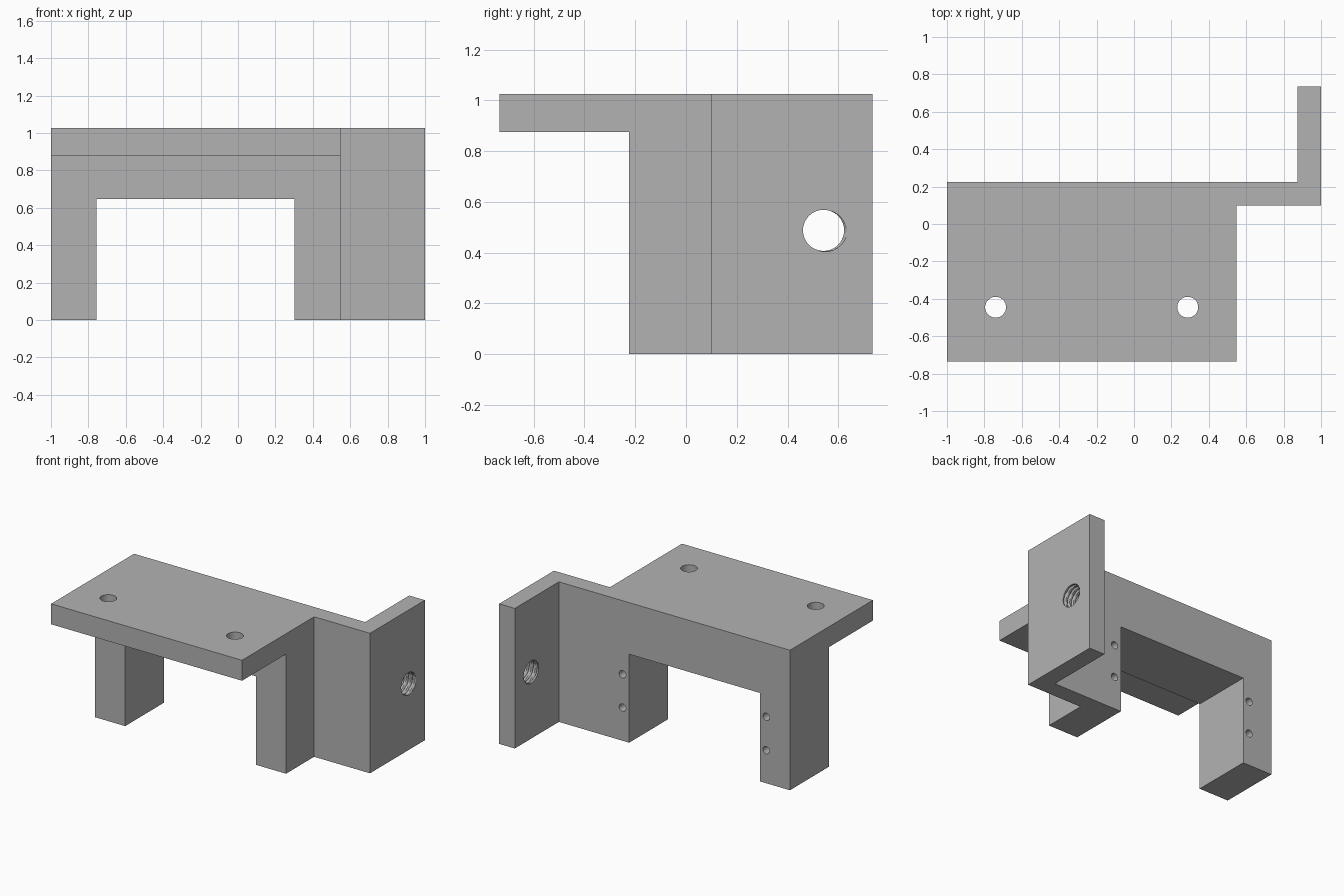
import bpy
import bmesh
import math
from mathutils import Matrix, Vector

if "Cube" in bpy.data.objects:
    bpy.data.objects.remove(bpy.data.objects["Cube"])

HEIGHT = 1.026

# Material
grey = bpy.data.materials.new("plain grey")
grey.use_nodes = True
colour = (0.45, 0.45, 0.45, 1)
grey.diffuse_color = colour
grey.node_tree.nodes["Principled BSDF"].inputs["Base Color"].default_value = colour


def make_object(name, bm):
    bmesh.ops.recalc_face_normals(bm, faces=bm.faces)
    mesh = bpy.data.meshes.new(name)
    bm.to_mesh(mesh)
    bm.free()
    mesh.materials.append(grey)
    obj = bpy.data.objects.new(name, mesh)
    bpy.context.collection.objects.link(obj)
    return obj


def box(name, low, high):
    low, high = Vector(low), Vector(high)
    bm = bmesh.new()
    matrix = Matrix.Translation((low + high) / 2) @ Matrix.Diagonal((*(high - low), 1))
    bmesh.ops.create_cube(bm, size=1, matrix=matrix)
    return make_object(name, bm)


def cylinder(name, centre, radius, depth, axis):
    bm = bmesh.new()
    turn = Matrix.Rotation(math.pi / 2, 4, "X") if axis == "Y" else Matrix()
    bmesh.ops.create_cone(bm, cap_ends=True, segments=32, radius1=radius, radius2=radius,
                          depth=depth, matrix=Matrix.Translation(centre) @ turn)
    return make_object(name, bm)


def threaded_rod(name, y, z, x0, x1, radius, groove, pitch):
    """Rod along x whose radius follows a V-shaped right-handed helix."""
    segments, per_turn = 40, 8
    bm = bmesh.new()
    rings = []
    for i in range(round((x1 - x0) / pitch * per_turn) + 1):
        x = x0 + i * pitch / per_turn
        ring = []
        for s in range(segments):
            turn = s / segments
            phase = ((x - 1) / pitch - turn + 0.45) % 1
            r = radius + groove * (1 - abs(2 * phase - 1) * 2 if abs(2 * phase - 1) < 0.5 else 0)
            a = math.tau * turn
            ring.append(bm.verts.new((x, y + r * math.cos(a), z + r * math.sin(a))))
        rings.append(ring)
    for a, b in zip(rings, rings[1:]):
        for s in range(segments):
            t = (s + 1) % segments
            # Triangles keep the helix surface exact
            bm.faces.new((a[s], a[t], b[t]))
            bm.faces.new((a[s], b[t], b[s]))
    bm.faces.new(rings[0])
    bm.faces.new(rings[-1])
    return make_object(name, bm)


# Bracket body: plan outline extruded to full height
outline = [(-1, -0.735), (0.547, -0.735), (0.547, 0.1), (1, 0.1),
           (1, 0.735), (0.873, 0.735), (0.873, 0.225), (-1, 0.225)]
bm = bmesh.new()
base = bm.faces.new([bm.verts.new((x, y, 0)) for x, y in outline])
top = bmesh.ops.extrude_face_region(bm, geom=[base])["geom"]
bmesh.ops.translate(bm, vec=(0, 0, HEIGHT), verts=[v for v in top if isinstance(v, bmesh.types.BMVert)])
bracket = make_object("mounting_bracket", bm)

# Space under the shelf and between the legs
cutters = [
    box("shelf_clearance", (-1.2, -1, -0.2), (0.8, -0.225, 0.876)),
    box("leg_gap", (-0.757, -0.5, -0.2), (0.303, 0.5, 0.648)),
]

# Shelf holes and blind holes in the back of the legs
for x in (-0.74, 0.287):
    cutters.append(cylinder("shelf_hole", (x, -0.445, 0.95), 0.056, 0.4, "Z"))
for x in (-0.808, 0.357):
    for z in (0.243, 0.487):
        cutters.append(cylinder("leg_hole", (x, 0.225, z), 0.027, 0.5, "Y"))

# Threaded hole through the side wing
cutters.append(threaded_rod("wing_thread", 0.542, 0.488, 0.80, 1.07, 0.081, 0.012, 0.032))

bpy.context.view_layer.objects.active = bracket
for cutter in cutters:
    cutter.hide_render = True
    cut = bracket.modifiers.new(cutter.name, "BOOLEAN")
    cut.operation = "DIFFERENCE"
    cut.solver = "EXACT"
    cut.object = cutter
    bpy.ops.object.modifier_apply(modifier=cut.name)
    bpy.data.objects.remove(cutter)

bpy.ops.object.select_all(action="DESELECT")
bracket.select_set(True)
bpy.ops.object.shade_smooth_by_angle(angle=math.radians(30))
